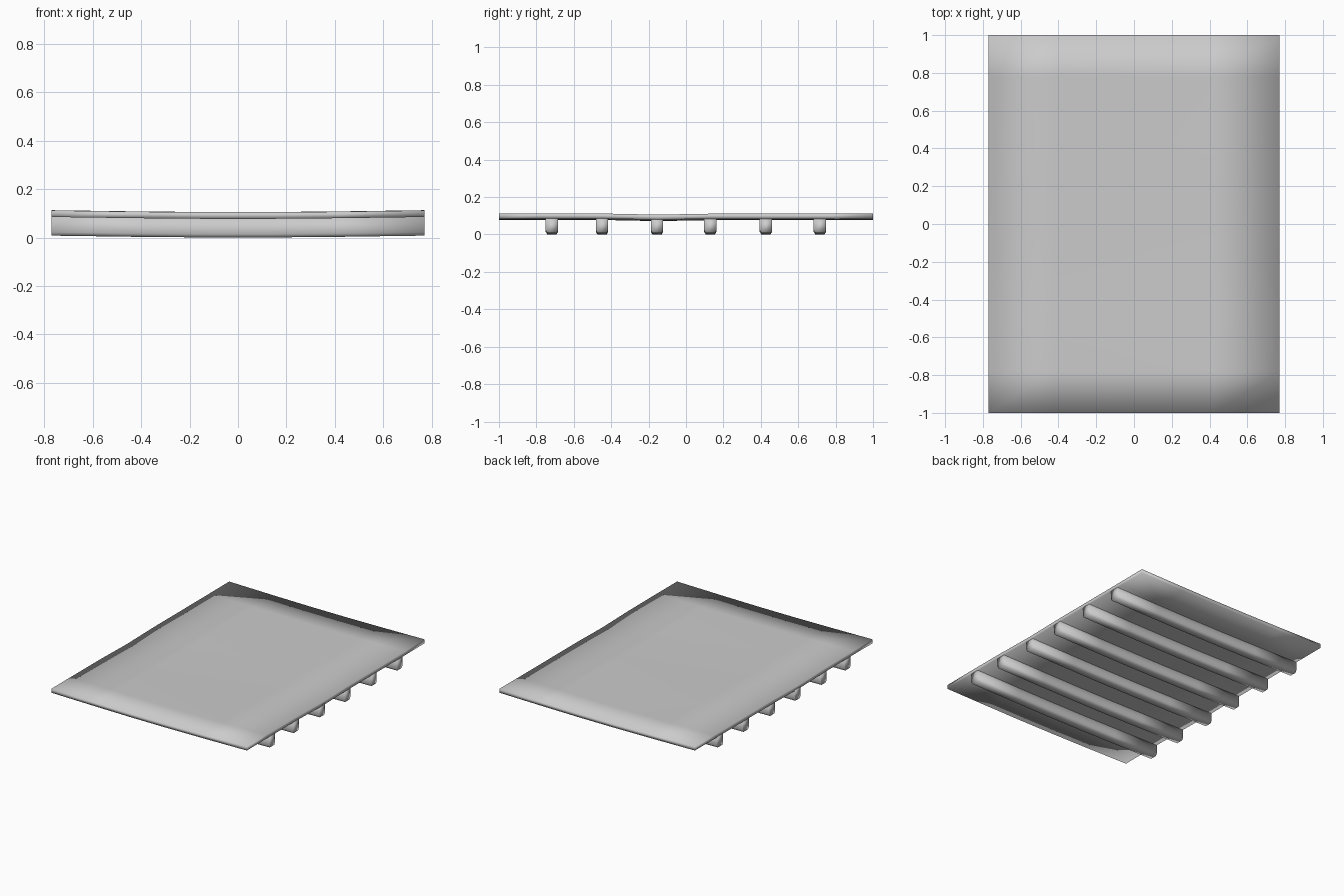
import bpy, bmesh

if "Cube" in bpy.data.objects:
    bpy.data.objects.remove(bpy.data.objects["Cube"])

XS = [-0.77, -0.42, -0.14, 0.14, 0.42, 0.77]
YS = [-1, -0.78, -0.45, -0.155, 0.13, 0.425, 0.78, 1]
WAVE = [0.002, 0.003, 0.002, -0.004, 0.001, 0.001, 0.001, 0.002]
RIBS = [-0.717, -0.449, -0.155, 0.13, 0.427, 0.716]


def sag(x):
    # gentle rise towards the two long sides
    return 0.008 * (abs(x) / 0.77) ** 1.6


def finish(bm, name):
    bmesh.ops.recalc_face_normals(bm, faces=bm.faces)
    for f in bm.faces:
        f.smooth = True
    me = bpy.data.meshes.new(name)
    bm.to_mesh(me)
    bm.free()
    ob = bpy.data.objects.new(name, me)
    bpy.context.collection.objects.link(ob)
    return ob


def make_panel():
    # thin sagging sheet, closed around its edges
    bm = bmesh.new()
    grid = [[bm.verts.new((x, y, 0.075 + sag(x) + w)) for x in XS]
            for y, w in zip(YS, WAVE)]
    for a, b in zip(grid, grid[1:]):
        for i in range(len(XS) - 1):
            bm.faces.new((a[i], a[i + 1], b[i + 1], b[i]))
    geo = bmesh.ops.extrude_face_region(bm, geom=bm.faces[:], use_keep_orig=True)
    for v in geo["geom"]:
        if isinstance(v, bmesh.types.BMVert):
            v.co.z += 0.027
    finish(bm, "panel")


def make_rib(y, n):
    # cross slat with chamfered lower edges, following the sag
    bm = bmesh.new()
    profile = [(-0.033, 0.079), (-0.033, 0.014), (-0.025, 0.0),
               (0.025, 0.0), (0.033, 0.014), (0.033, 0.079)]
    rings = [[bm.verts.new((x, y + py, pz + sag(x))) for py, pz in profile]
             for x in XS]
    k = len(profile)
    for a, b in zip(rings, rings[1:]):
        for i in range(k):
            j = (i + 1) % k
            bm.faces.new((a[i], a[j], b[j], b[i]))
    bm.faces.new(rings[0])
    bm.faces.new(rings[-1])
    finish(bm, f"slat_{n}")


make_panel()
for n, y in enumerate(RIBS):
    make_rib(y, n + 1)
